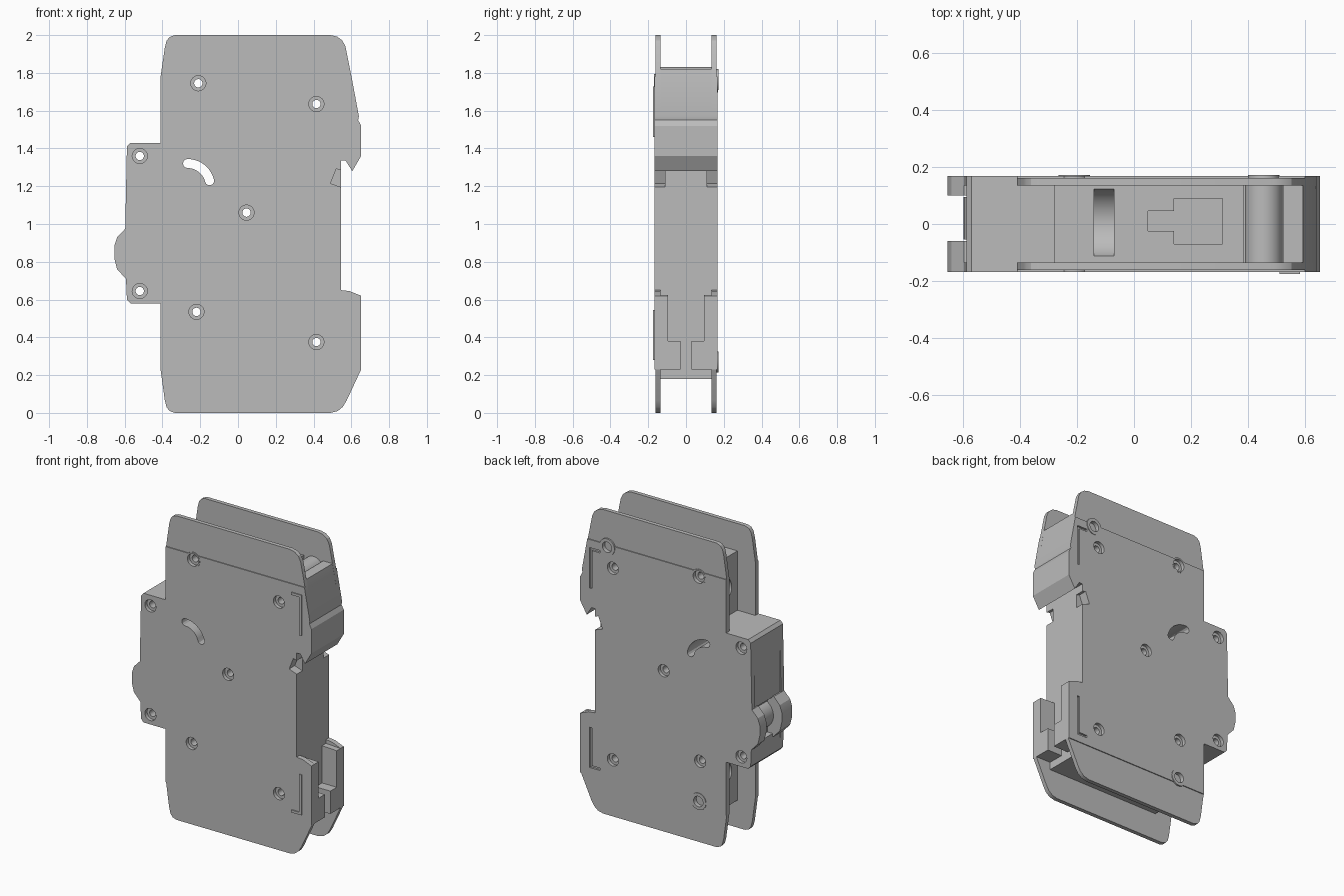
import bpy, bmesh, math
from mathutils import Matrix, Vector

cube = bpy.data.objects.get("Cube")
if cube:
    bpy.data.objects.remove(cube, do_unlink=True)

GREY = (0.5, 0.5, 0.5, 1)
grey = bpy.data.materials.new("light_grey_plastic")
grey.use_nodes = True
grey.diffuse_color = GREY
grey.node_tree.nodes["Principled BSDF"].inputs["Base Color"].default_value = GREY

INNER, PLATE, OUTER = 0.135, 0.162, 0.168   # half depths of core, end plates, side shells


def add_prism(bm, pts, y0, y1):
    """Extrude an x-z outline from y0 to y1."""
    face = bm.faces.new([bm.verts.new((x, y0, z)) for x, z in pts])
    new = bmesh.ops.extrude_face_region(bm, geom=[face])["geom"]
    bmesh.ops.translate(bm, vec=(0, y1 - y0, 0),
                        verts=[v for v in new if isinstance(v, bmesh.types.BMVert)])


def add_cyl(bm, center, r, length, axis="Y", seg=32):
    rot = Matrix.Rotation(math.pi / 2, 4, "X" if axis == "Y" else "Y")
    bmesh.ops.create_cone(bm, cap_ends=True, segments=seg, radius1=r, radius2=r,
                          depth=length, matrix=Matrix.Translation(center) @ rot)


def rect(x0, x1, z0, z1):
    return [(x0, z0), (x1, z0), (x1, z1), (x0, z1)]


def make(name, build):
    bm = bmesh.new()
    build(bm)
    bmesh.ops.recalc_face_normals(bm, faces=bm.faces[:])
    me = bpy.data.meshes.new(name)
    bm.to_mesh(me)
    bm.free()
    me.materials.append(grey)
    ob = bpy.data.objects.new(name, me)
    bpy.context.collection.objects.link(ob)
    return ob


def prism(name, pts, y0, y1):
    return make(name, lambda bm: add_prism(bm, pts, y0, y1))


def cylinder(name, center, r, length, axis="Y"):
    return make(name, lambda bm: add_cyl(bm, center, r, length, axis))


# ---- outlines ----
rail_side = [(0.64, 1.57), (0.636, 1.55), (0.652, 1.52), (0.652, 1.36), (0.605, 1.28),
             (0.57, 1.335), (0.545, 1.335)]
foot = [(0.545, 0.65), (0.59, 0.645), (0.652, 0.62), (0.652, 0.23)]
guard = [(-0.593, 0.71), (-0.64, 0.76), (-0.655, 0.82), (-0.655, 0.885), (-0.64, 0.93),
         (-0.597, 0.975)]
nose_low = [(-0.57, 0.58), (-0.588, 0.60)]
nose_high = [(-0.588, 1.41), (-0.57, 1.43)]

shell_pts = ([(0.601, 1.78)] + rail_side + foot + [(-0.41, 0.23), (-0.41, 0.58)] + nose_low
             + guard + nose_high + [(-0.41, 1.43), (-0.41, 1.78)])
core_pts = ([(0.525, 1.72), (0.525, 1.82), (0.593, 1.82)] + rail_side
            + [(0.545, 0.18), (-0.28, 0.18), (-0.28, 0.58)] + nose_low + nose_high
            + [(-0.28, 1.43), (-0.28, 1.82), (0.385, 1.82), (0.385, 1.72)])
top_plate_pts = [(0.601, 1.78), (-0.41, 1.78), (-0.388, 1.93), (-0.378, 1.97), (-0.362, 1.99),
                 (-0.335, 2.0), (0.49, 2.0), (0.525, 1.992), (0.552, 1.972), (0.569, 1.94)]
low_plate_pts = [(-0.41, 0.23), (0.652, 0.23), (0.575, 0.065), (0.555, 0.032), (0.528, 0.01),
                 (0.49, 0.0), (-0.335, 0.0), (-0.362, 0.01), (-0.378, 0.03), (-0.388, 0.07)]

# ---- main body ----
core = prism("core_body", core_pts, -INNER, INNER)
bodies = [core]
shells = {}
for side, s in (("front", -1), ("back", 1)):
    shells[s] = prism(side + "_side_shell", shell_pts, s * INNER, s * OUTER)
    bodies += [shells[s],
               prism(side + "_top_plate", top_plate_pts, s * INNER, s * PLATE),
               prism(side + "_bottom_plate", low_plate_pts, s * INNER, s * PLATE),
               cylinder(side + "_upper_boss", (-0.21, s * 0.152, 1.745), 0.05, 0.034)]
    # rail clip: tall cheeks and low inner lips with a slot between them
    prism(side + "_clip_cheek", [(0.54, 0.625), (0.652, 0.62), (0.652, 0.23), (0.54, 0.23)],
          s * 0.095, s * INNER)
    prism(side + "_clip_lip", rect(0.54, 0.652, 0.23, 0.38), s * 0.028, s * 0.095)

# handle guard cheeks and switch drum
guard_pts = [(-0.58, 0.975)] + guard[::-1] + [(-0.58, 0.71)]
prism("front_handle_guard", guard_pts, -INNER, -0.06)
prism("back_handle_guard", guard_pts, 0.10, INNER)
cylinder("switch_drum", (-0.50, 0.02, 0.85), 0.098, 0.15)

# roller at the top and pivot bosses on the back
cylinder("top_roller", (0.455, 0, 1.765), 0.066, 2 * INNER)
pivots = [(0.455, 1.765), (-0.21, 0.27)]
for i, (x, z) in enumerate(pivots):
    bodies.append(cylinder(f"back_pivot_boss_{i + 1}", (x, 0.1535, z), 0.055, 0.037))

# ---- cutters ----
rivets = [(-0.21, 1.745), (0.415, 1.635), (-0.52, 1.36), (0.045, 1.06), (-0.52, 0.645),
          (-0.22, 0.535), (0.415, 0.375)]


def arc_slot():
    """Curved slot with round ends."""
    cx, cz, r, w, a0, a1 = -0.267, 1.2, 0.12, 0.024, math.radians(90), math.radians(14)
    pts = []
    n = 10
    for k in range(n + 1):
        a = a0 + (a1 - a0) * k / n
        pts.append((cx + (r + w) * math.cos(a), cz + (r + w) * math.sin(a)))
    for k in range(1, 6):
        a = a1 - math.pi * k / 6
        pts.append((cx + r * math.cos(a1) + w * math.cos(a), cz + r * math.sin(a1) + w * math.sin(a)))
    for k in range(n + 1):
        a = a1 + (a0 - a1) * k / n
        pts.append((cx + (r - w) * math.cos(a), cz + (r - w) * math.sin(a)))
    for k in range(1, 6):
        a = a0 + math.pi - math.pi * k / 6
        pts.append((cx + r * math.cos(a0) + w * math.cos(a), cz + r * math.sin(a0) + w * math.sin(a)))
    return pts


def build_through(bm):
    for x, z in rivets:
        add_cyl(bm, (x, 0, z), 0.022, 0.6, seg=24)
    add_prism(bm, arc_slot(), -0.3, 0.3)


def build_counterbores(bm):
    for s in (-1, 1):
        for x, z in rivets:
            add_cyl(bm, (x, s * 0.195, z), 0.04, 0.1)
    for x, z in pivots:
        add_cyl(bm, (x, 0.195, z), 0.034, 0.1)


def build_notches(bm):
    for s in (-1, 1):
        add_prism(bm, [(0.52, 1.292), (0.49, 1.215), (0.56, 1.19), (0.56, 1.28)],
                  s * 0.11, s * 0.25)


def build_terminals(bm):
    # round clamp openings in the left wall
    for z in (1.61, 0.40):
        add_cyl(bm, (-0.25, 0, z), 0.075, 0.26, axis="X")
    # recess around the switch drum
    add_prism(bm, rect(-0.7, -0.55, 0.73, 0.97), -0.06, 0.10)


def build_wells(bm):
    # stepped wells in the top and bottom floors
    for z0, z1 in ((1.74, 1.9), (0.1, 0.26)):
        outline = [(0.05, -0.025), (0.14, -0.025), (0.14, -0.07), (0.31, -0.07),
                   (0.31, 0.09), (0.14, 0.09), (0.14, 0.045), (0.05, 0.045)]
        face = bm.faces.new([bm.verts.new((x, y, z0)) for x, y in outline])
        new = bmesh.ops.extrude_face_region(bm, geom=[face])["geom"]
        bmesh.ops.translate(bm, vec=(0, 0, z1 - z0),
                            verts=[v for v in new if isinstance(v, bmesh.types.BMVert)])
    # round-bottomed cross groove
    add_cyl(bm, (-0.105, 0.005, 1.86), 0.125, 0.07, axis="X")


def bracket(z0, z1, up):
    """Thin bracket outline, with its foot at the top or the bottom."""
    x0, x1, xi, t = 0.51, 0.583, 0.567, 0.016
    if up:
        return [(xi, z0), (x1, z0), (x1, z1), (x0, z1), (x0, z1 - t), (xi, z1 - t)]
    return [(xi, z1), (x1, z1), (x1, z0), (x0, z0), (x0, z0 + t), (xi, z0 + t)]


brackets = [bracket(1.46, 1.727, True), bracket(0.28, 0.545, False)]


def build_grooves(bm):
    for pts in brackets:
        add_prism(bm, pts, 0.155, 0.2)


def cut(targets, build):
    cutter = make("cutter", build)
    cutter.hide_render = True
    for ob in targets:
        mod = ob.modifiers.new("cut", "BOOLEAN")
        mod.operation, mod.solver, mod.object = "DIFFERENCE", "EXACT", cutter
        bpy.context.view_layer.objects.active = ob
        bpy.ops.object.modifier_apply(modifier=mod.name)
    bpy.data.objects.remove(cutter, do_unlink=True)


cut(bodies, build_through)
cut(bodies[1:], build_counterbores)
cut([core] + list(shells.values()), build_notches)
cut([core], build_terminals)
cut([core], build_wells)
cut([shells[1]], build_grooves)

# raised brackets on the front
for name, pts in zip(("upper_bracket_rib", "lower_bracket_rib"), brackets):
    prism(name, pts, -0.175, -0.16)

# ---- shading ----
bpy.ops.object.select_all(action="DESELECT")
for ob in bpy.context.collection.objects:
    if ob.type == "MESH":
        ob.select_set(True)
        bpy.context.view_layer.objects.active = ob
bpy.ops.object.shade_smooth_by_angle(angle=math.radians(25))
